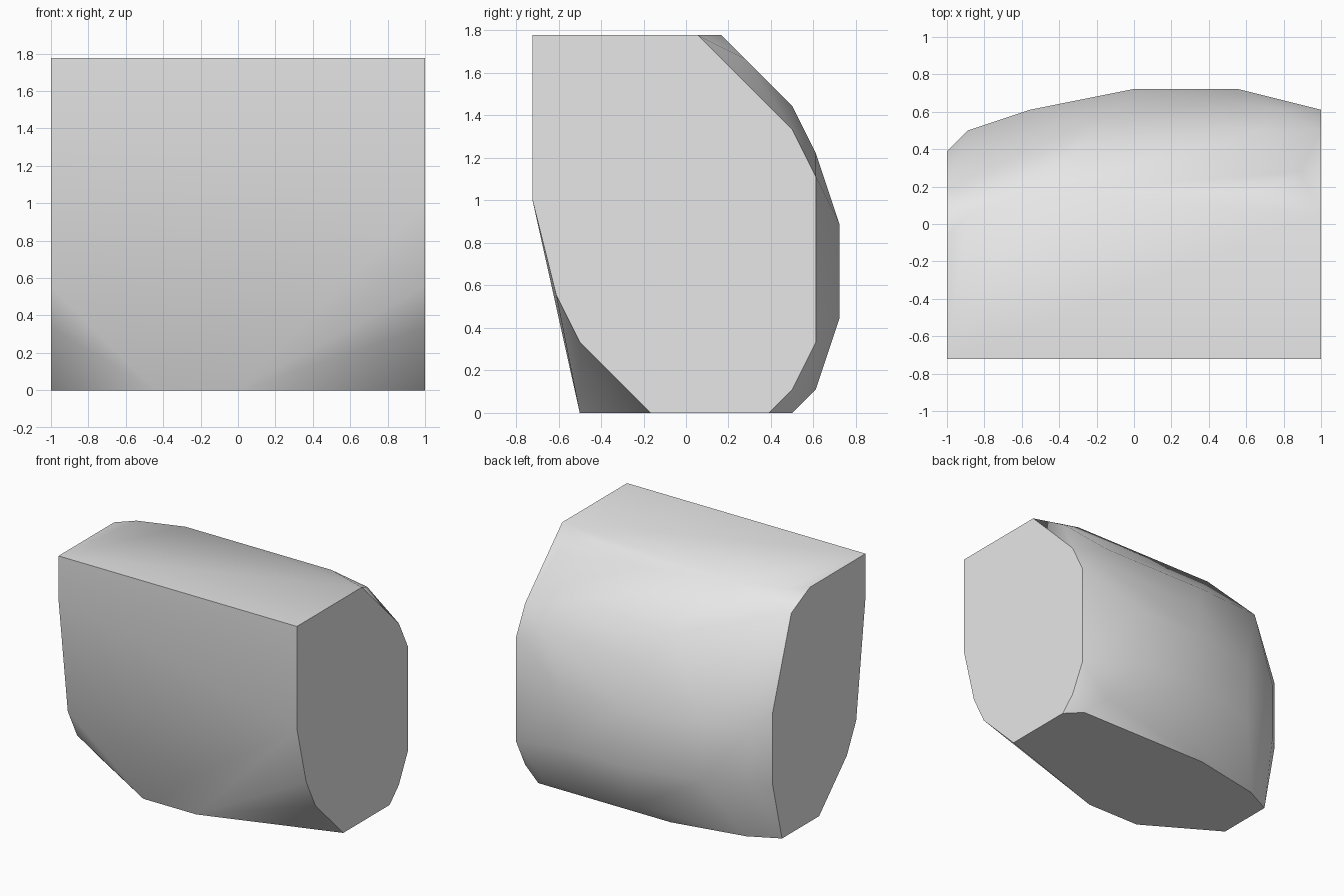
import bpy
import bmesh
import math

default_cube = bpy.data.objects.get("Cube")
if default_cube:
    bpy.data.objects.remove(default_cube, do_unlink=True)

# The stone is laid out on a regular lattice
STEP = 1 / 9
HALF_WIDTH, DEPTH, HEIGHT = 9, 13, 16


def at_x(x, outline):
    """Side outline (y, z) placed at one x."""
    return [(x, y, z) for y, z in outline]


def at_z(z, outline):
    """Plan outline (x, y) placed at one height."""
    return [(x, y, z) for x, y in outline]


def ridge(y, z, *xs):
    """Corners sharing a depth and height along the rounded back."""
    return [(x, y, z) for x in xs]


def make_material(name, color):
    mat = bpy.data.materials.new(name)
    mat.use_nodes = True
    mat.diffuse_color = color
    for node in mat.node_tree.nodes:
        if node.type == 'BSDF_PRINCIPLED':
            node.inputs["Base Color"].default_value = color
    return mat


# Flat cut ends: the front lower corner is shared by both
front_chamfer = [(5, 0), (2, 3), (1, 5)]
left_end = [(0, HEIGHT), (7, HEIGHT), (11, 12), (12, 10), (12, 3),
            (11, 1), (10, 0), (0, 9)] + front_chamfer
right_end = [(0, HEIGHT), (6, HEIGHT), (8, 15), (10, 9), (10, 4),
             (9, 0), (0, 13)] + front_chamfer

# Flat top and bottom corners between the ends
top_edge = [(6, 8), (-5, 8), (-8, 7)]
bottom_edge = [(8, 11), (-2, 11), (-7, 10), (-4, 2), (0, 2)]

points = at_x(HALF_WIDTH, left_end) + at_x(-HALF_WIDTH, right_end)
points += at_z(HEIGHT, top_edge) + at_z(0, bottom_edge)

# Rounded back
points += ridge(9, 15, 8)
points += ridge(11, 13, -2, 6)
points += ridge(12, 11, -1, 7)
points += ridge(DEPTH, 8, 0, 5)
points += ridge(DEPTH, 4, 0, 5)
points += ridge(12, 1, 0, 7)
for z in (4, 8):
    points += ridge(12, z, -5) + ridge(11, z, -8)

# Wrap the corners in a convex skin
bm = bmesh.new()
for x, y, z in points:
    bm.verts.new((x * STEP, (y - DEPTH / 2) * STEP, z * STEP))
bmesh.ops.convex_hull(bm, input=bm.verts[:])
loose = [v for v in bm.verts if not v.link_faces]
bmesh.ops.delete(bm, geom=loose, context='VERTS')
bmesh.ops.dissolve_limit(bm, angle_limit=math.radians(0.5),
                         verts=bm.verts[:], edges=bm.edges[:])
bmesh.ops.recalc_face_normals(bm, faces=bm.faces[:])

mesh = bpy.data.meshes.new("stone_block")
bm.to_mesh(mesh)
bm.free()
mesh.materials.append(make_material("light_grey", (0.8, 0.8, 0.8, 1)))

stone = bpy.data.objects.new("stone_block", mesh)
bpy.context.collection.objects.link(stone)
bpy.ops.object.select_all(action='DESELECT')
stone.select_set(True)
bpy.context.view_layer.objects.active = stone
bpy.ops.object.shade_smooth_by_angle(angle=math.radians(40))
